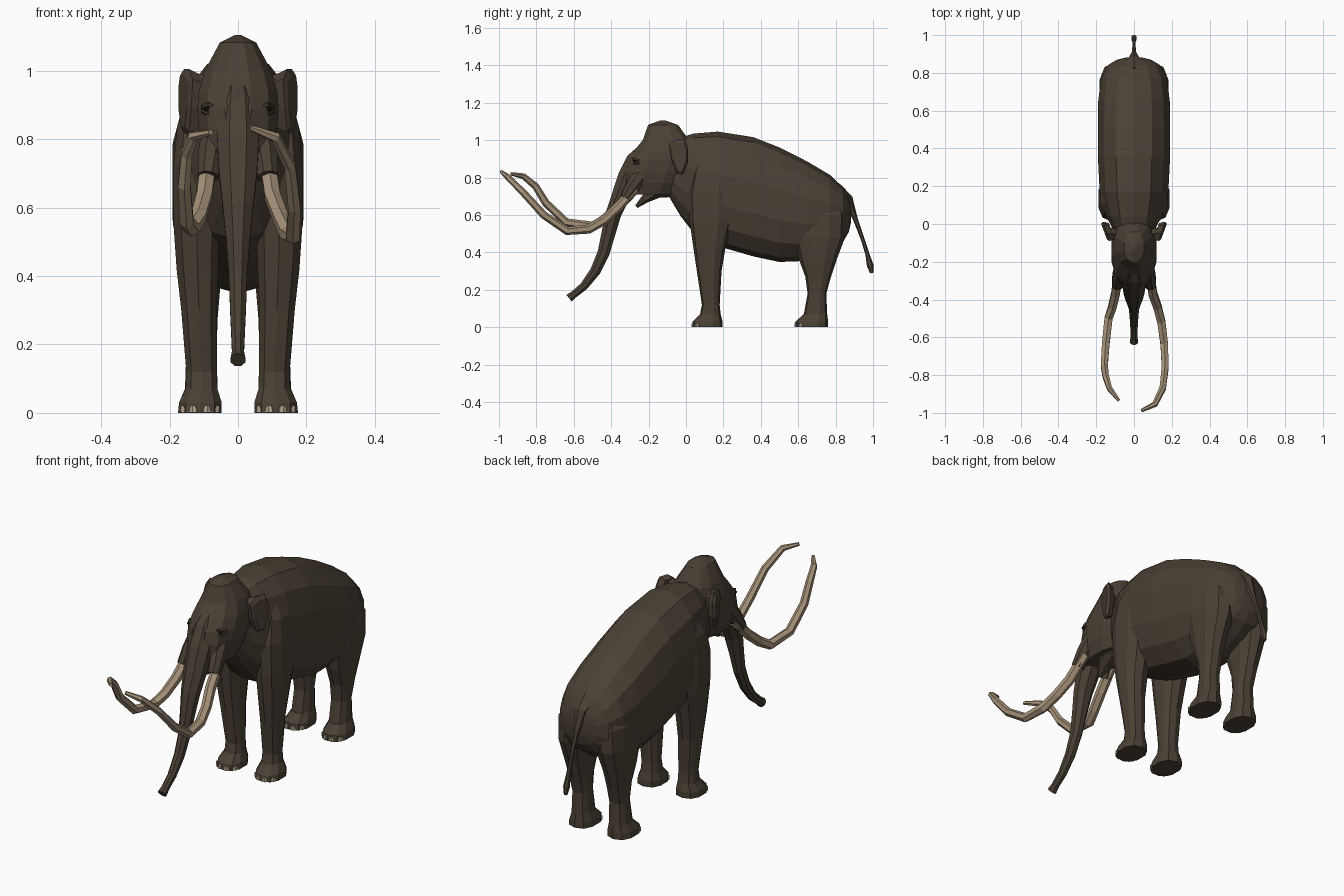
import bpy, bmesh, math
from mathutils import Vector


def material(name, rgb):
    m = bpy.data.materials.new(name)
    m.diffuse_color = (*rgb, 1)
    return m


HIDE = material("brown_hide", (0.068, 0.052, 0.035))
IVORY = material("ivory", (0.37, 0.28, 0.185))
NAIL = material("nail", (0.45, 0.37, 0.28))
DARK = material("dark_eye", (0.012, 0.009, 0.007))


def loft(name, rings, mat):
    """Skin a list of equal-length rings and cap both ends."""
    bm = bmesh.new()
    vs = [[bm.verts.new(p) for p in r] for r in rings]
    n = len(vs[0])
    for a, b in zip(vs, vs[1:]):
        for i in range(n):
            j = (i + 1) % n
            bm.faces.new((a[i], a[j], b[j], b[i]))
    bm.faces.new(vs[0][::-1])
    bm.faces.new(vs[-1])
    bmesh.ops.recalc_face_normals(bm, faces=bm.faces)
    me = bpy.data.meshes.new(name)
    bm.to_mesh(me)
    bm.free()
    me.materials.append(mat)
    ob = bpy.data.objects.new(name, me)
    bpy.context.collection.objects.link(ob)
    return ob


def oval(center, u, v, n, power=2.0):
    """Superellipse ring spanned by half-axes u and v."""
    pts = []
    for i in range(n):
        a = 2 * math.pi * (i + 0.5) / n
        c, s = math.cos(a), math.sin(a)
        e = 2 / power
        pts.append(Vector(center) + Vector(u) * math.copysign(abs(c) ** e, c)
                   + Vector(v) * math.copysign(abs(s) ** e, s))
    return pts


def tube(name, path, mat, n=8):
    """Sweep ovals along points (x, y, z, side radius, depth radius)."""
    pts = [Vector(p[:3]) for p in path]
    rings = []
    for i, p in enumerate(path):
        t = (pts[min(i + 1, len(pts) - 1)] - pts[max(i - 1, 0)]).normalized()
        side = Vector((1, 0, 0))
        side = (side - t * side.dot(t)).normalized()
        rings.append(oval(pts[i], side * p[3], t.cross(side) * p[4], n))
    return loft(name, rings, mat)


def stack(name, sections, mat, n=10, power=2.4):
    """Horizontal slices (z, y front, y back, x inner, x outer)."""
    return loft(name, [oval(((c + d) / 2, (a + b) / 2, z), ((d - c) / 2, 0, 0),
                            (0, (b - a) / 2, 0), n, power)
                       for z, a, b, c, d in sections], mat)


# Body: slices along y (y, top, bottom, half width)
body = [(-0.09, 0.98, 0.70, 0.08), (-0.03, 1.01, 0.60, 0.11), (0.04, 1.03, 0.51, 0.148),
        (0.17, 1.04, 0.44, 0.182), (0.36, 1.01, 0.385, 0.192), (0.50, 0.955, 0.355, 0.192),
        (0.65, 0.88, 0.36, 0.19), (0.77, 0.81, 0.41, 0.175), (0.84, 0.745, 0.46, 0.14),
        (0.87, 0.69, 0.51, 0.09), (0.882, 0.65, 0.56, 0.04)]
loft("body", [oval((0, y, (t + b) / 2), (w * 1.02, 0, 0), (0, 0, (t - b) / 2 * 1.02), 14, 2.3)
              for y, t, b, w in body], HIDE)

# Head: pointed dome sloping down to the cheeks
stack("head", [(z, a, b, -w, w) for z, a, b, w in [
    (1.105, -0.14, -0.11, 0.008), (1.082, -0.205, -0.04, 0.055), (1.0, -0.235, 0.02, 0.10),
    (0.94, -0.285, 0.04, 0.118), (0.89, -0.325, 0.035, 0.122), (0.83, -0.345, 0.025, 0.118),
    (0.77, -0.35, 0.0, 0.105), (0.71, -0.335, -0.05, 0.08)]], HIDE, 12, 2.3)

# Lower jaw and trunk
tube("jaw", [(0, -0.06, 0.76, 0.08, 0.07), (0, -0.16, 0.73, 0.06, 0.045),
             (0, -0.22, 0.685, 0.04, 0.025), (0, -0.265, 0.645, 0.012, 0.01)], HIDE)
tube("trunk", [(0, -0.20, 0.98, 0.04, 0.03), (0, -0.27, 0.89, 0.058, 0.055),
               (0, -0.31, 0.80, 0.066, 0.06),
               (0, -0.35, 0.70, 0.06, 0.052), (0, -0.39, 0.60, 0.048, 0.045),
               (0, -0.415, 0.50, 0.037, 0.04), (0, -0.44, 0.40, 0.029, 0.035),
               (0, -0.485, 0.30, 0.025, 0.03), (0, -0.545, 0.22, 0.021, 0.024),
               (0, -0.60, 0.175, 0.019, 0.021), (0, -0.625, 0.155, 0.023, 0.025)], HIDE)

# Tusks: the two curl differently
right_tusk = [(0.085, -0.27, 0.74), (0.10, -0.37, 0.635), (0.125, -0.44, 0.57),
              (0.145, -0.52, 0.525), (0.16, -0.635, 0.515), (0.165, -0.76, 0.60),
              (0.152, -0.87, 0.72), (0.11, -0.955, 0.805), (0.04, -0.988, 0.832)]
left_tusk = [(-0.085, -0.27, 0.74), (-0.098, -0.37, 0.635), (-0.115, -0.44, 0.575),
             (-0.135, -0.50, 0.54), (-0.15, -0.64, 0.56), (-0.157, -0.75, 0.665),
             (-0.15, -0.805, 0.755), (-0.13, -0.87, 0.808), (-0.08, -0.935, 0.82)]
radii = [0.026, 0.026, 0.025, 0.025, 0.023, 0.021, 0.019, 0.016, 0.009]
for label, path in (("right", right_tusk), ("left", left_tusk)):
    tube(label + "_tusk", [(*p, r, r) for p, r in zip(path, radii)], IVORY, 6)

# Tail growing out of the rump, with a tuft at the end
tube("tail", [(0, 0.80, 0.735, 0.08, 0.04), (0, 0.865, 0.68, 0.035, 0.03),
              (0, 0.905, 0.58, 0.013, 0.013), (0, 0.945, 0.47, 0.009, 0.01),
              (0, 0.97, 0.39, 0.01, 0.011), (0, 0.985, 0.33, 0.016, 0.018),
              (0, 0.993, 0.29, 0.008, 0.009)], HIDE, 6)

front_leg = [(0.0, 0.03, 0.195, 0.045, 0.178), (0.03, 0.035, 0.195, 0.045, 0.175),
             (0.07, 0.075, 0.185, 0.058, 0.155), (0.12, 0.085, 0.18, 0.06, 0.153),
             (0.30, 0.058, 0.19, 0.06, 0.168), (0.42, 0.04, 0.21, 0.055, 0.182),
             (0.56, 0.02, 0.245, 0.05, 0.192), (0.72, 0.015, 0.25, 0.05, 0.192),
             (0.84, 0.04, 0.235, 0.05, 0.18), (0.95, 0.08, 0.20, 0.05, 0.13)]
hind_leg = [(0.0, 0.58, 0.76, 0.045, 0.178), (0.03, 0.585, 0.76, 0.045, 0.175),
            (0.07, 0.63, 0.755, 0.058, 0.157), (0.18, 0.65, 0.75, 0.06, 0.153),
            (0.27, 0.638, 0.775, 0.058, 0.16), (0.36, 0.605, 0.805, 0.05, 0.172),
            (0.48, 0.575, 0.85, 0.03, 0.185), (0.60, 0.565, 0.855, 0.02, 0.185),
            (0.72, 0.62, 0.79, 0.03, 0.14)]
ear_outline = [(-0.09, 0.975), (-0.05, 1.005), (-0.005, 1.005), (0.012, 0.96),
               (0.010, 0.88), (-0.015, 0.815), (-0.05, 0.82), (-0.075, 0.89)]

for s, side in ((1, "right"), (-1, "left")):
    # Legs and toenails
    for kind, secs in (("front", front_leg), ("hind", hind_leg)):
        stack(f"{side}_{kind}_leg",
              [(z, a, b, *sorted((s * c, s * d))) for z, a, b, c, d in secs], HIDE)
        yc = (secs[0][1] + secs[0][2]) / 2
        ry = (secs[0][2] - secs[0][1]) / 2
        for k, deg in enumerate((-50, -18, 18, 50)):
            a = math.radians(deg)
            out = Vector((math.sin(a), -math.cos(a), 0))
            tang = Vector((math.cos(a), math.sin(a), 0))
            c = Vector((s * 0.111, yc, 0)) + Vector((out.x * 0.066, out.y * ry, 0)) * 0.97
            loft(f"{side}_{kind}_nail_{k}",
                 [oval(c + Vector((0, 0, z)), tang * w, out * 0.008, 6)
                  for z, w in ((0.001, 0.013), (0.013, 0.012), (0.021, 0.007))], NAIL)

    # Ears flare outward toward the back
    rings = []
    for off, scale in ((-0.03, 0.85), (0.0, 1.0), (0.012, 0.8)):
        rings.append([(s * (0.15 + off + 0.3 * (y + 0.03)),
                       -0.037 + (y + 0.037) * scale,
                       0.91 + (z - 0.91) * scale) for y, z in ear_outline])
    loft(side + "_ear", rings, HIDE)
    # Ear root bridging ear and skull
    tube(side + "_ear_root", [(s * 0.08, -0.06, 0.93, 0.03, 0.05),
                              (s * 0.14, -0.04, 0.93, 0.03, 0.07)], HIDE, 6)

    # Tusk socket
    tube(side + "_tusk_socket", [(s * 0.06, -0.22, 0.84, 0.045, 0.05),
                                 (s * 0.078, -0.28, 0.76, 0.04, 0.042),
                                 (s * 0.088, -0.325, 0.69, 0.032, 0.032)], HIDE)
    # Small eye held between two lids
    tube(side + "_eye", [(s * 0.078, -0.255, 0.889, 0.012, 0.010),
                         (s * 0.090, -0.276, 0.888, 0.011, 0.008),
                         (s * 0.094, -0.283, 0.888, 0.006, 0.004)], DARK)
    for label, dz in (("brow", 0.013), ("lower_lid", -0.013)):
        loft(f"{side}_{label}",
             [oval((s * x, y, 0.888 + dz * h), (0, r, 0), (0, 0, r * 0.6), 6)
              for x, y, h, r in ((0.068, -0.280, 0.5, 0.008), (0.088, -0.274, 1.0, 0.014),
                                 (0.108, -0.245, 0.4, 0.010))], HIDE)
